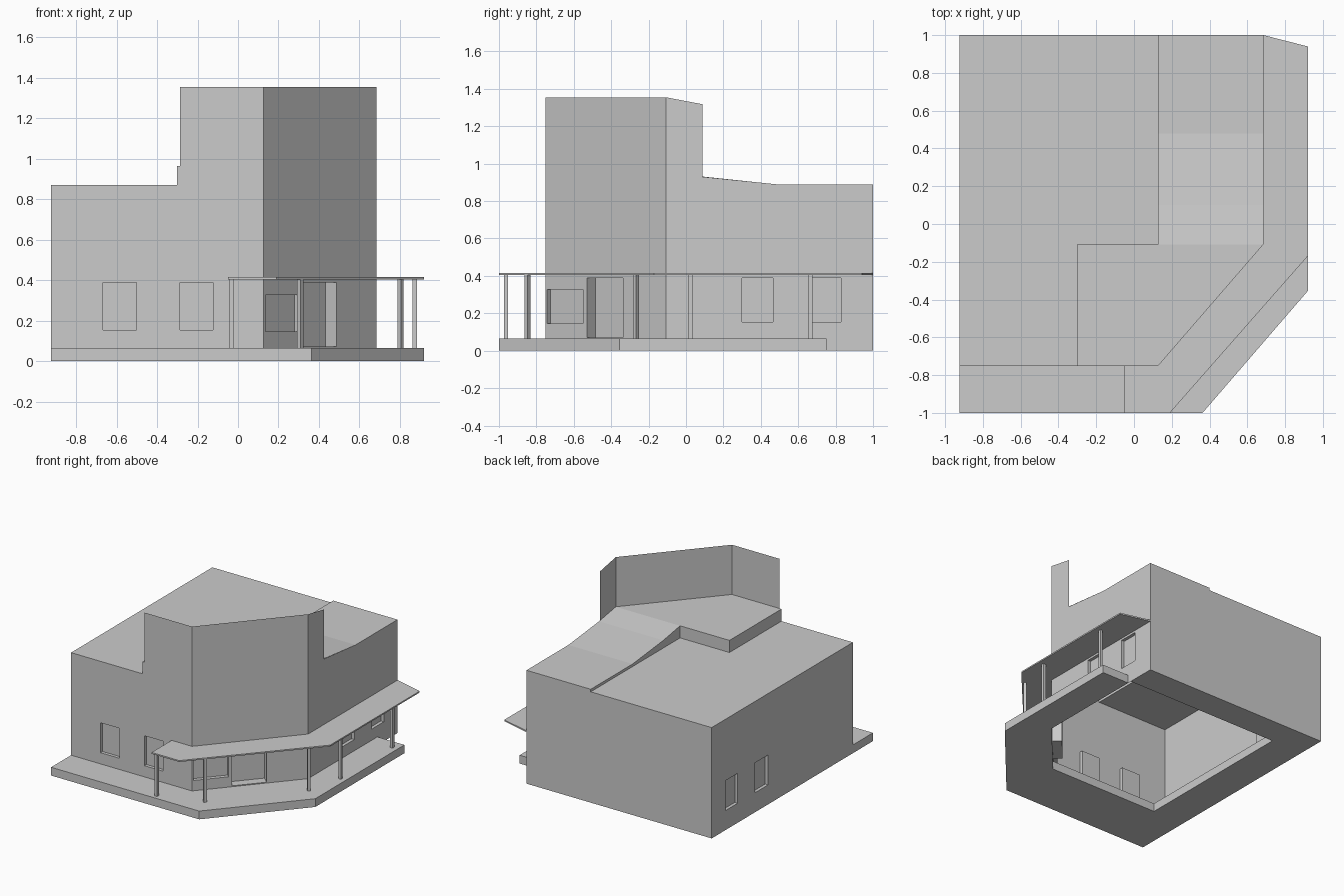
import bpy, bmesh, math
from mathutils import Vector

if "Cube" in bpy.data.objects:
    bpy.data.objects.remove(bpy.data.objects["Cube"])

def finish(bm, name):
    me = bpy.data.meshes.new(name)
    bm.to_mesh(me)
    bm.free()
    ob = bpy.data.objects.new(name, me)
    bpy.context.collection.objects.link(ob)
    return ob

def faces(name, polys):
    """Flat sheets, one per list of 3D points."""
    bm = bmesh.new()
    for p in polys:
        bm.faces.new([bm.verts.new(c) for c in p])
    bmesh.ops.remove_doubles(bm, verts=bm.verts, dist=1e-5)
    return finish(bm, name)

def prism(name, outline, z0, z1):
    """Counter-clockwise plan outline raised from z0 to z1."""
    bm = bmesh.new()
    lo = [bm.verts.new((x, y, z0)) for x, y in outline]
    hi = [bm.verts.new((x, y, z1)) for x, y in outline]
    bm.faces.new(lo[::-1])
    bm.faces.new(hi)
    n = len(lo)
    for i in range(n):
        j = (i + 1) % n
        bm.faces.new((lo[i], lo[j], hi[j], hi[i]))
    return finish(bm, name)

def wall(name, a, b, outline, openings=()):
    """Thin wall from a to b; outline in (distance, z); openings are
    recesses (u0, u1, z0, z1, depth) pushed in from the outer face."""
    a, b = Vector((*a, 0)), Vector((*b, 0))
    d = (b - a).normalized()
    n = Vector((d.y, -d.x, 0))
    pt = lambda u, z, k=0: a + d * u - n * k + Vector((0, 0, z))
    bm = bmesh.new()
    edges = []

    def loop(pts):
        vs = [bm.verts.new(pt(*p)) for p in pts]
        edges.extend(bm.edges.new((vs[i], vs[(i + 1) % len(vs)])) for i in range(len(vs)))
        return vs

    loop(outline)
    rims = []
    for u0, u1, z0, z1, k in openings:
        c = [(u0, z0), (u1, z0), (u1, z1), (u0, z1)]
        rims.append((loop(c), c, k))
    bmesh.ops.triangle_fill(bm, use_beauty=True, use_dissolve=False, edges=edges, normal=n)
    bm.normal_update()
    for f in bm.faces:
        if f.normal.dot(n) < 0:
            f.normal_flip()
    for p, c, k in rims:
        q = [bm.verts.new(pt(u, z, k)) for u, z in c]
        bm.faces.new(q)
        for i in range(4):
            j = (i + 1) % 4
            bm.faces.new((p[i], p[j], q[j], q[i]))
    return finish(bm, name)

# Key plan lines and heights
L, R, M, S = -0.923, 0.685, 0.127, -0.302
F, C, B = -0.752, -0.108, 1.0
E = 0.92                          # right edge of the porch
LOW, STRIP, DECK, TOP = 0.87, 0.89, 0.965, 1.355
diag = math.hypot(R - M, C - F)
wide, deep, side = R - L, B - F, B - C
W = (0.153, 0.388, 0.025)         # window sill, head, depth

# Outer walls with recessed windows and door
wall("front_wall", (L, F), (M, F),
     [(0, 0), (M - L, 0), (M - L, TOP), (.637, TOP), (.637, DECK), (S - L, DECK), (S - L, LOW), (0, LOW)],
     [(.256, .422, *W), (.636, .80, *W)])
wall("corner_wall", (M, F), (R, C),
     [(0, 0), (diag, 0), (diag, TOP), (0, TOP)],
     [(.012, .268, .146, .327, .03), (.293, .548, .072, .388, .07)])
wall("right_wall", (R, C), (R, B),
     [(0, 0), (side, 0), (side, STRIP), (.59, STRIP), (.195, .93), (.195, 1.318), (0, TOP)],
     [(.408, .573, *W), (.785, .938, *W)])
wall("back_wall", (R, B), (L, B),
     [(0, 0), (wide, 0), (wide, LOW), (R - M, LOW), (R - M, STRIP), (0, STRIP)])
wall("left_wall", (L, B), (L, F),
     [(0, 0), (deep, 0), (deep, LOW), (0, LOW)],
     [(.17, .323, *W), (.535, .70, *W)])

# Roof: low flat area, raised deck behind the parapet, sloping strip
faces("low_roof", [[(x, y, LOW) for x, y in
      [(L, F), (S, F), (S, C), (M, C), (M, B), (L, B)]]])
faces("raised_deck", [
    [(x, y, DECK) for x, y in [(S, F), (M, F), (R, C), (M, C), (S, C)]],
    [(S, C, LOW), (S, F, LOW), (S, F, DECK), (S, C, DECK)],
    [(M, C, LOW), (S, C, LOW), (S, C, DECK), (M, C, DECK)]])
slope = [(C, DECK), (.10, .93), (.48, STRIP), (B, STRIP)]
strip = []
for (y0, z0), (y1, z1) in zip(slope, slope[1:]):
    strip.append([(M, y0, z0), (R, y0, z0), (R, y1, z1), (M, y1, z1)])
    strip.append([(M, y1, LOW), (M, y0, LOW), (M, y0, z0), (M, y1, z1)])
faces("sloping_roof_strip", strip)

# Porch floor and the slab edge running under the building
prism("porch_floor", [(L, -1), (.363, -1), (E, -.355), (E, .75), (R, .75), (R, C), (M, F), (L, F)], 0, .065)
prism("foundation_lip", [(L, F), (M, F), (.302, -.55), (-.65, -.55), (-.65, .78), (R, .78), (R, B), (L, B)], 0, .065)

# Porch canopy and its posts
prism("porch_roof", [(-.05, F), (-.05, -1), (.19, -1), (E, -.17), (E, .94), (R, B), (R, C), (M, F)], .404, .415)
turn = math.atan2(C - F, R - M)
for i, (x, y, r) in enumerate([(-.033, -.962, 0), (.307, -.848, turn), (.803, -.268, turn),
                               (.873, .025, 0), (.873, .665, 0)]):
    bpy.ops.mesh.primitive_cube_add(size=1, location=(x, y, .235), rotation=(0, 0, r))
    post = bpy.context.object
    post.name = f"porch_post_{i + 1}"
    post.scale = (.022, .022, .338)
